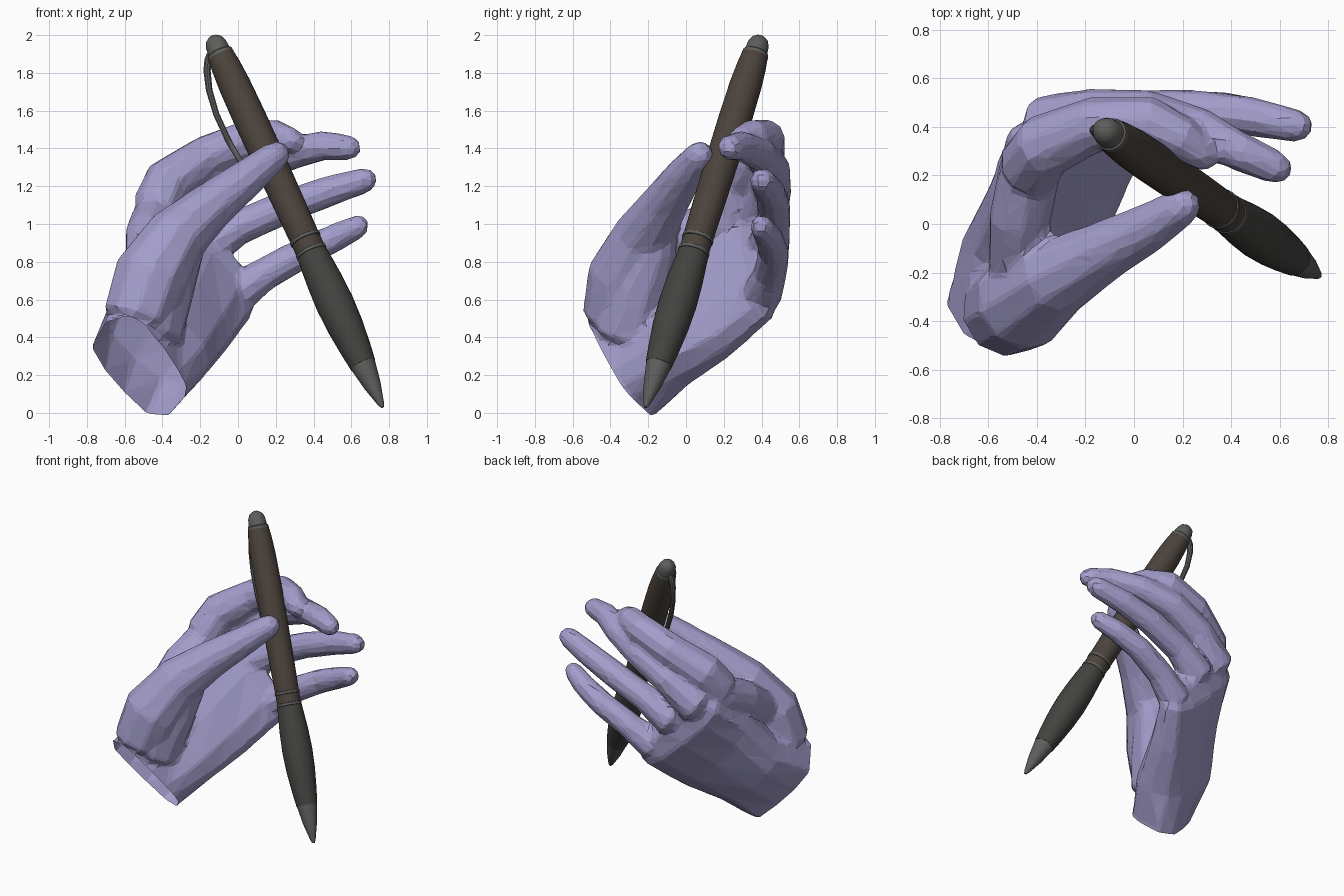
import bpy, bmesh, math
from mathutils import Vector as V

if "Cube" in bpy.data.objects:
    bpy.data.objects.remove(bpy.data.objects["Cube"])


def paint(obj, name, rgb):
    mat = bpy.data.materials.get(name) or bpy.data.materials.new(name)
    mat.diffuse_color = (*rgb, 1)
    mat.use_nodes = True
    mat.node_tree.nodes["Principled BSDF"].inputs["Base Color"].default_value = mat.diffuse_color
    obj.data.materials.append(mat)


def make(name, bm):
    bmesh.ops.recalc_face_normals(bm, faces=bm.faces)
    me = bpy.data.meshes.new(name)
    bm.to_mesh(me)
    bm.free()
    obj = bpy.data.objects.new(name, me)
    bpy.context.collection.objects.link(obj)
    return obj


def loft(bm, rings):
    vs = [[bm.verts.new(p) for p in r] for r in rings]
    n = len(vs[0])
    for a, b in zip(vs, vs[1:]):
        for i in range(n):
            j = (i + 1) % n
            bm.faces.new((a[i], a[j], b[j], b[i]))
    bm.faces.new(vs[0])
    bm.faces.new(vs[-1])


def tube(bm, pts, n=10):
    """Round-ended tube through (x, y, z, radius) points."""
    p = [(V(q[:3]), q[3]) for q in pts]
    t0 = (p[0][0] - p[1][0]).normalized()
    t1 = (p[-1][0] - p[-2][0]).normalized()
    (a, ra), (b, rb) = p[0], p[-1]
    path = [(a + t0 * ra * .5, ra * .4)] + p
    path += [(b + t1 * rb * .6, rb * .8), (b + t1 * rb, rb * .35)]
    rings, side = [], V((.61, -.6, .5))
    for i, (c, r) in enumerate(path):
        t = (path[min(i + 1, len(path) - 1)][0] - path[max(i - 1, 0)][0]).normalized()
        side = (side - t * side.dot(t)).normalized()
        up = t.cross(side)
        rings.append([c + (side * math.cos(k) + up * math.sin(k)) * r
                      for k in (2 * math.pi * m / n for m in range(n))])
    loft(bm, rings)


# ---- Hand: palm slab, web, thumb and fingers fused into one faceted skin
bm = bmesh.new()
palm_normal = V((.61, -.6, .5)).normalized()
wrist_dir = V((.27, .78, .60)).normalized()
wrist = [V(p) for p in (
    (-.28, -.28, .09), (-.27, -.33, .15), (-.31, -.38, .22), (-.40, -.47, .34),
    (-.50, -.54, .45), (-.59, -.55, .49), (-.70, -.46, .48), (-.77, -.31, .36),
    (-.70, -.25, .23), (-.60, -.20, .11), (-.48, -.15, 0), (-.36, -.17, 0))]
rings = [[p - wrist_dir * .08 for p in wrist], wrist]
palm = [  # index-side point, little-finger-side point, half thickness
    ((-.66, -.13, .60), (-.19, -.06, .18), .20),
    ((-.57, .09, .86), (-.06, .20, .33), .16),
    ((-.50, .34, 1.06), (.07, .42, .51), .13),
    ((-.38, .40, 1.13), (.08, .45, .63), .09),
]
for p, q, t in palm:
    p, q = V(p), V(q)
    ring = []
    for k in range(12):
        a = 2 * math.pi * k / 12
        c, s = math.cos(a), math.sin(a)
        ring.append((p + q) / 2 + (q - p) / 2 * math.copysign(abs(c) ** .8, c)
                    + palm_normal * t * math.copysign(abs(s) ** .8, s))
    rings.append(ring)
loft(bm, rings)
digits = [
    # thumb
    [(-.53, -.36, .50, .19), (-.46, -.32, .72, .205), (-.32, -.22, .94, .165),
     (-.12, -.11, 1.115, .125), (.07, -.01, 1.26, .10), (.195, .07, 1.36, .08)],
    # ball of the thumb
    [(-.47, -.32, .42, .18), (-.41, -.25, .64, .18), (-.29, -.16, .88, .12)],
    # web between thumb and index
    [(-.47, -.18, .80, .13), (-.47, .02, .94, .13), (-.43, .22, 1.04, .13)],
    # index
    [(-.43, .23, 1.08, .135), (-.37, .32, 1.22, .135), (-.16, .41, 1.36, .115),
     (.07, .42, 1.455, .105), (.20, .35, 1.465, .09), (.275, .29, 1.445, .072)],
    # middle
    [(-.37, .40, 1.0, .13), (-.17, .45, 1.17, .11), (.05, .455, 1.29, .10),
     (.27, .39, 1.37, .09), (.45, .29, 1.415, .08), (.58, .235, 1.405, .07)],
    # ring
    [(-.19, .43, .86, .12), (0, .46, .98, .095), (.25, .465, 1.09, .09),
     (.47, .445, 1.17, .083), (.665, .405, 1.23, .07)],
    # little
    [(-.02, .40, .62, .11), (.15, .445, .74, .09), (.35, .465, .85, .083),
     (.52, .44, .93, .075), (.63, .40, .985, .064)],
]
for d in digits:
    tube(bm, d)
hand = make("hand", bm)
m = hand.modifiers.new("fuse", 'REMESH')
m.mode, m.voxel_size = 'VOXEL', .02
m = hand.modifiers.new("relax", 'SMOOTH')
m.factor, m.iterations = .5, 3
m = hand.modifiers.new("facets", 'DECIMATE')
m.ratio = .075

# bake the skin, then slice the wrist open along a flat plane
bpy.context.view_layer.update()
bm = bmesh.new()
bm.from_object(hand, bpy.context.evaluated_depsgraph_get())
bpy.data.objects.remove(hand)
bmesh.ops.bisect_plane(bm, geom=bm.verts[:] + bm.edges[:] + bm.faces[:],
                       plane_co=V((-.515, -.335, .245)), plane_no=wrist_dir, clear_inner=True)
hand = make("hand", bm)
for f in hand.data.polygons:
    f.use_smooth = False
paint(hand, "lavender_skin", (.37, .34, .60))

# ---- Pen: turned sections along a slanted axis
tip, top = V((.765, -.215, .03)), V((-.135, .395, 1.99))
axis = top - tip
rot = axis.to_track_quat('Z', 'Y')


def turned(name, profile, rgb):
    bm = bmesh.new()
    loft(bm, [[tip + axis * t + rot @ V((r * math.cos(a), r * math.sin(a), 0))
               for a in (2 * math.pi * k / 32 for k in range(32))] for t, r in profile])
    finish(make(name, bm), rgb)


def finish(obj, rgb):
    paint(obj, obj.name, rgb)
    bpy.context.view_layer.objects.active = obj
    obj.select_set(True)
    bpy.ops.object.shade_smooth_by_angle(angle=math.radians(35))
    obj.select_set(False)


METAL, BROWN, RUBBER = (.11, .11, .105), (.07, .055, .045), (.055, .055, .05)
turned("pen_tip", [(0, .008), (.01, .018), (.06, .047), (.115, .068)], METAL)
turned("pen_grip", [(.115, .07), (.16, .083), (.22, .096), (.28, .101),
                    (.34, .096), (.38, .089), (.415, .082)], RUBBER)
for i, t in enumerate((.415, .45)):
    turned(f"pen_ring_{i}", [(t, .08), (t + .001, .084), (t + .008, .084), (t + .009, .08)], METAL)
turned("pen_band", [(.422, .08), (.452, .08)], BROWN)
turned("pen_barrel", [(.457, .08), (.55, .084), (.67, .087), (.78, .088),
                      (.87, .085), (.92, .078), (.95, .07)], BROWN)
turned("pen_cap", [(.948, .07), (.95, .071), (.957, .069), (.96, .061), (.98, .057),
                   (.993, .045), (1.0, .025), (1.003, .008)], METAL)

# ---- Pocket clip, bowed out from the barrel
out = V((-.83, .29, -.47)).normalized()
bm = bmesh.new()
tube(bm, [(*(tip + axis * t + out * d), r) for t, d, r in
          ((.965, .05, .022), (.955, .075, .022), (.935, .105, .02), (.89, .14, .018),
           (.83, .16, .017), (.76, .16, .016), (.69, .145, .015))])
finish(make("pen_clip", bm), METAL)
